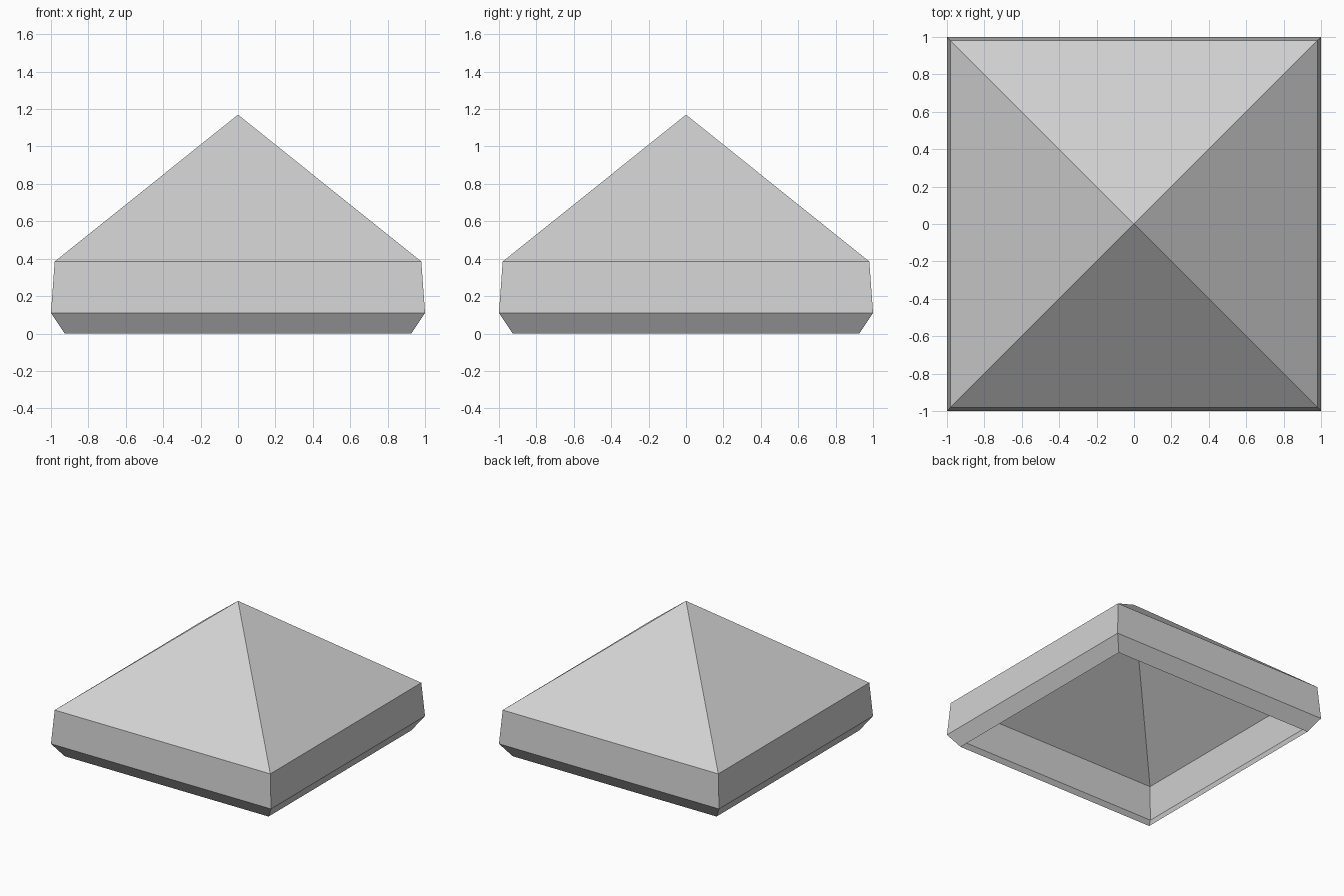
import bpy
import bmesh

cube = bpy.data.objects.get("Cube")
if cube:
    bpy.data.objects.remove(cube, do_unlink=True)

# Plain grey stone
stone = bpy.data.materials.new("light_grey_stone")
stone.use_nodes = True
grey = (0.64, 0.64, 0.64, 1)
stone.diffuse_color = grey
stone.node_tree.nodes["Principled BSDF"].inputs["Base Color"].default_value = grey

# Open-bottomed shell: square rings (half width, height) rising to an apex
profile = [(0.927, 0), (1, 0.11), (0.98, 0.385)]
apex_height = 1.17
corners = [(-1, -1), (1, -1), (1, 1), (-1, 1)]

bm = bmesh.new()
rings = [[bm.verts.new((x * half, y * half, z)) for x, y in corners]
         for half, z in profile]
apex = bm.verts.new((0, 0, apex_height))

for i in range(4):
    j = (i + 1) % 4
    # Sloped lip and wall
    for low, high in zip(rings, rings[1:]):
        bm.faces.new((low[i], low[j], high[j], high[i]))
    # Roof slope
    bm.faces.new((rings[-1][i], rings[-1][j], apex))

mesh = bpy.data.meshes.new("pyramid_cap")
bm.to_mesh(mesh)
bm.free()
mesh.materials.append(stone)
cap = bpy.data.objects.new("pyramid_cap", mesh)
bpy.context.collection.objects.link(cap)
